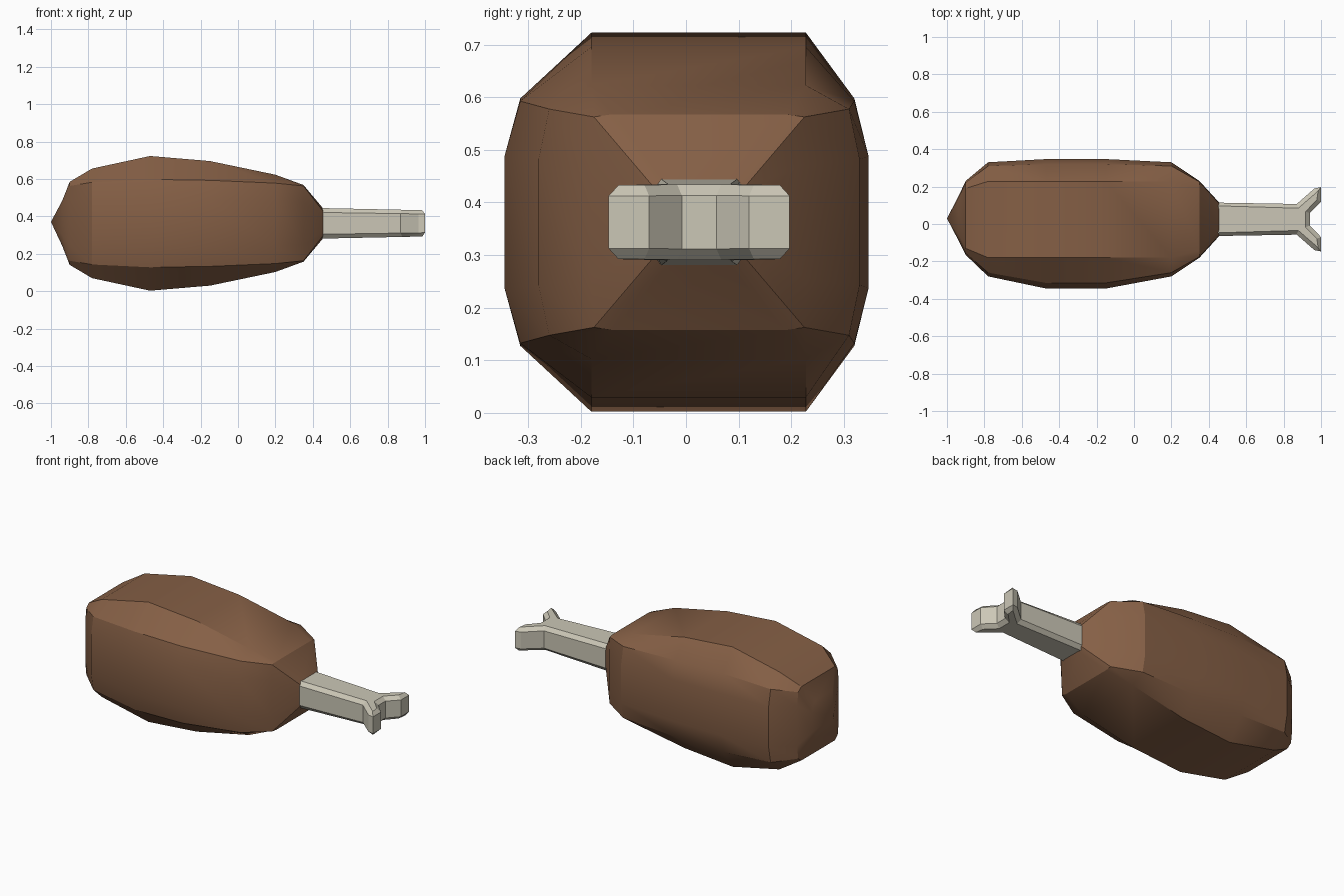
import bpy, bmesh

if "Cube" in bpy.data.objects:
    bpy.data.objects.remove(bpy.data.objects["Cube"])

ZC = 0.3625


def make_object(name, bm, color, angle):
    bmesh.ops.recalc_face_normals(bm, faces=bm.faces[:])
    mesh = bpy.data.meshes.new(name)
    bm.to_mesh(mesh)
    bm.free()
    obj = bpy.data.objects.new(name, mesh)
    bpy.context.collection.objects.link(obj)
    mat = bpy.data.materials.new(name + "_color")
    mat.diffuse_color = color
    mat.use_nodes = True
    mat.node_tree.nodes["Principled BSDF"].inputs["Base Color"].default_value = mat.diffuse_color
    mesh.materials.append(mat)
    bpy.ops.object.select_all(action='DESELECT')
    obj.select_set(True)
    bpy.context.view_layer.objects.active = obj
    bpy.ops.object.shade_smooth_by_angle(angle=angle)
    return obj


# Meat: twelve-sided rings lofted along x
# x, then (y min, y max, half height) for top flat, shoulder and side
rings = [
    (-0.94, (-0.05, 0.11, 0.120), (-0.075, 0.135, 0.10), (-0.085, 0.145, 0.06)),
    (-0.90, (-0.13, 0.19, 0.222), (-0.155, 0.22, 0.20), (-0.165, 0.23, 0.12)),
    (-0.78, (-0.18, 0.228, 0.293), (-0.26, 0.31, 0.220), (-0.28, 0.33, 0.12)),
    (-0.47, (-0.18, 0.228, 0.360), (-0.315, 0.32, 0.235), (-0.345, 0.347, 0.125)),
    (-0.15, (-0.18, 0.228, 0.333), (-0.315, 0.32, 0.230), (-0.345, 0.347, 0.125)),
    (0.20, (-0.18, 0.228, 0.260), (-0.26, 0.31, 0.215), (-0.28, 0.33, 0.12)),
    (0.35, (-0.14, 0.19, 0.205), (-0.175, 0.225, 0.20), (-0.18, 0.23, 0.11)),
    (0.455, (-0.03, 0.08, 0.080), (-0.06, 0.11, 0.065), (-0.065, 0.115, 0.04)),
]
bm = bmesh.new()
loops = []
for x, top, shoulder, side in rings:
    half = [(top[0], top[2]), (shoulder[0], shoulder[2]), (side[0], side[2])]
    other = [(side[1], side[2]), (shoulder[1], shoulder[2]), (top[1], top[2])]
    upper = other + half
    lower = [(y, -h) for y, h in reversed(upper)]
    loops.append([bm.verts.new((x, y, ZC + h)) for y, h in upper + lower])
for a, b in zip(loops, loops[1:]):
    for i in range(12):
        j = (i + 1) % 12
        bm.faces.new((a[i], a[j], b[j], b[i]))
tip = bm.verts.new((-1, 0.03, ZC + 0.008))
for i in range(12):
    bm.faces.new((tip, loops[0][i], loops[0][(i + 1) % 12]))
bm.faces.new(loops[-1])
make_object("meat", bm, (0.235, 0.115, 0.06, 1), 0.5)

# Bone: mirrored outline, extruded and chamfered above and below
half_outline = [(0.40, 0.09), (0.87, 0.082), (0.965, 0.165), (1.0, 0.172),
                (1.0, 0.095), (0.94, 0.033)]
outline = [(x, 0.025 + y) for x, y in half_outline]
outline += [(x, 0.025 - y) for x, y in reversed(half_outline)]
bm = bmesh.new()
low = [bm.verts.new((x, y, -0.05)) for x, y in outline]
high = [bm.verts.new((x, y, 0.05)) for x, y in outline]
n = len(outline)
for i in range(n):
    j = (i + 1) % n
    bm.faces.new((low[i], low[j], high[j], high[i]))
caps = [bm.faces.new(low[::-1]), bm.faces.new(high)]
bmesh.ops.recalc_face_normals(bm, faces=bm.faces[:])
bmesh.ops.inset_region(bm, faces=caps, thickness=0.024, depth=0.0)
for cap in caps:
    for v in cap.verts:
        v.co.z *= 1.4
# Shaft thickens slightly toward the meat
for v in bm.verts:
    v.co.z = ZC + v.co.z * (1 + 0.18 * (1 - v.co.x) / 0.6)
make_object("bone", bm, (0.60, 0.57, 0.47, 1), 0.4)
